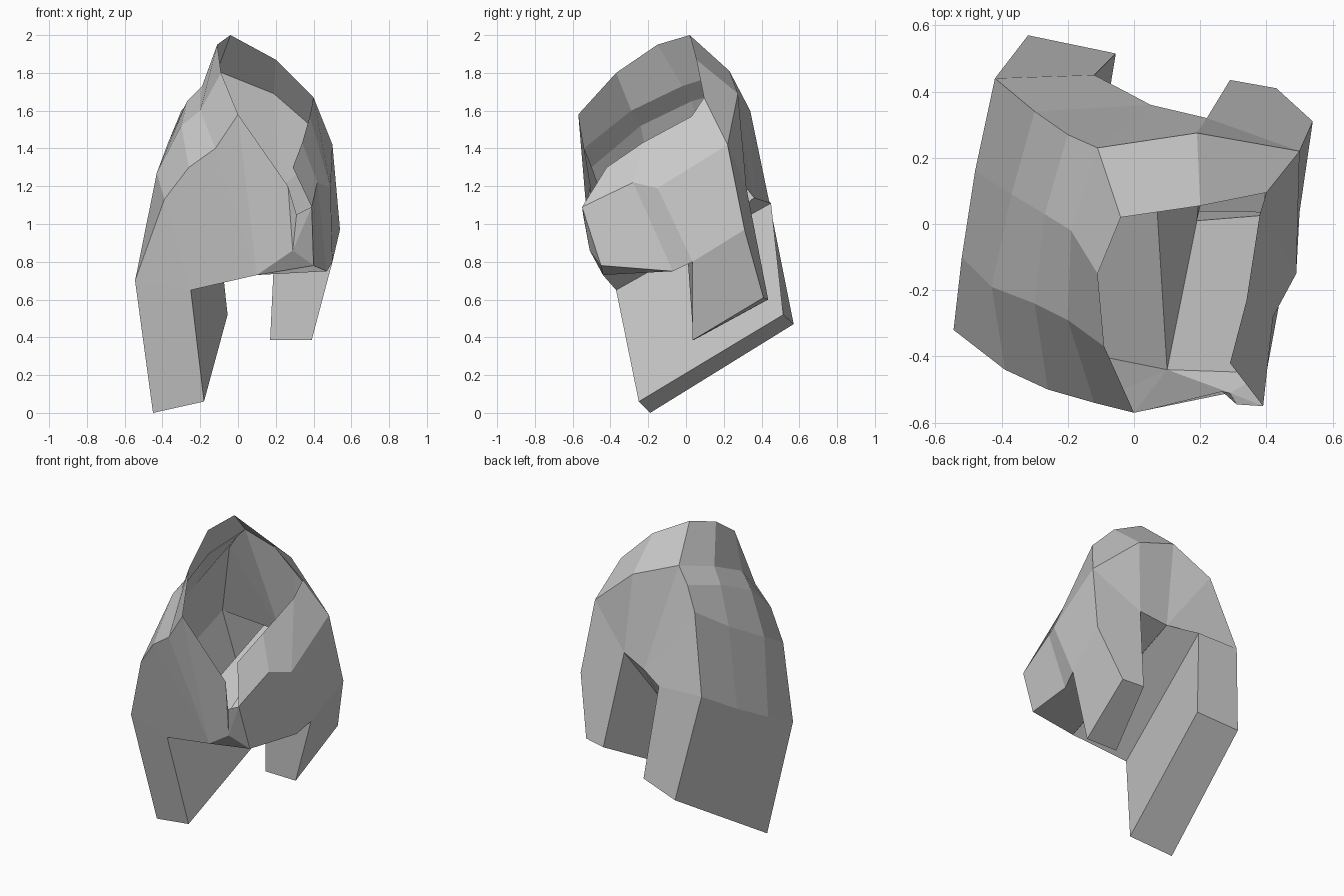
import bpy
from mathutils import Vector

if "Cube" in bpy.data.objects:
    bpy.data.objects.remove(bpy.data.objects["Cube"])


def panel(name, polys, centre=None):
    """Flat-faced surface from polygons of points, facing away from a centre."""
    verts, index, faces = [], {}, []
    for poly in polys:
        for p in poly:
            if p not in index:
                index[p] = len(verts)
                verts.append(Vector(p))
    c = Vector(centre) if centre else sum(verts, Vector()) / len(verts)
    for poly in polys:
        pts = [Vector(p) for p in poly]
        mid = sum(pts, Vector()) / len(pts)
        normal = sum(((pts[i - 1] - mid).cross(pts[i] - mid)
                      for i in range(len(pts))), Vector())
        ids = [index[p] for p in poly]
        faces.append(ids if normal.dot(mid - c) > 0 else ids[::-1])
    mesh = bpy.data.meshes.new(name)
    mesh.from_pydata(verts, [], faces)
    mesh.update()
    obj = bpy.data.objects.new(name, mesh)
    bpy.context.collection.objects.link(obj)
    return obj


def strip(a, b):
    """Quads between two rows of points."""
    return [(a[i], a[i + 1], b[i + 1], b[i]) for i in range(len(a) - 1)]


def leg(name, top, foot, rim=()):
    """Four walls and a sole; rim = extra points along the outer top edge."""
    walls = [(top[i], top[(i + 1) % 4], foot[(i + 1) % 4], foot[i]) for i in range(4)]
    walls[3] = (top[3], *rim, top[0], foot[0], foot[3])
    panel(name, walls + [tuple(foot)])


CENTRE = (0, 0, 1.1)

# Left side: four arched sections running from front rim to back
front = [(0, -.57, 1.58), (-.12, -.54, 1.4), (-.26, -.5, 1.3), (-.39, -.44, 1.13), (-.545, -.32, .7)]
sec_c = [(-.09, -.37, 1.8), (-.2, -.29, 1.6), (-.3, -.24, 1.52), (-.43, -.19, 1.27), (-.52, -.1, .81)]
sec_b = [(-.11, -.15, 1.95), (-.19, -.02, 1.73), (-.27, .03, 1.65), (-.37, .09, 1.43), (-.48, .16, .95)]
back = [(-.04, .02, 2), (-.11, .23, 1.81), (-.2, .27, 1.72), (-.3, .34, 1.6), (-.42, .44, 1.12)]
panel("left_side", strip(front, sec_c) + strip(sec_c, sec_b) + strip(sec_b, back), CENTRE)

# Right side: open rim, middle line and lower edge
rim = [(.4, .095, 1.67), (.38, .03, 1.57), (.34, -.23, 1.43), (.29, -.42, 1.3)]
mid = [(.5, .22, 1.42), (.49, -.15, 1.19), (.42, -.28, 1.22), (.39, -.55, 1.09)]
low = [(.54, .31, .97), (.5, .035, .8), (.47, -.07, .75), (.4, -.45, .78)]
panel("right_side", strip(rim, mid) + strip(mid, low), CENTRE)

# Top cap joining both sides
crown = [back[0], (.2, .055, 1.87), rim[0]]
crown_back = [back[1], (.19, .275, 1.69), mid[0]]
panel("top_cap", strip(crown, crown_back), CENTRE)

# Lower edge points shared by the front, back and underside
p1, p2, p3 = (-.25, -.37, .65), (.1, -.44, .73), low[3]
n, q, arch = (-.12, .45, 1.11), (.05, .36, 1.14), (.22, .32, 1.19)
hip = (.19, .01, .8)
edge, chin, corner = (.265, -.505, 1.2), (.31, -.545, 1.05), (.29, -.51, .86)

# Front panel with the notch at its right end
panel("front_panel", [
    (front[4], p1, front[3]), (front[3], p1, p2, front[2]),
    (front[2], p2, front[1]), (front[1], p2, front[0]),
    (front[0], p2, corner, edge), (edge, corner, chin),
    (chin, corner, mid[3]), (mid[3], corner, p3), (corner, p2, p3)], CENTRE)

# Back panel
panel("back_panel", [
    (back[4], back[3], q, n), (back[3], back[2], back[1], q),
    (back[1], crown_back[1], arch, q), (crown_back[1], mid[0], arch),
    (mid[0], low[0], arch)], CENTRE)

# Underside between the legs
panel("underside", [(p1, p2, q, n), (p2, hip, arch, q),
                    (p2, p3, low[2], low[1], hip)], CENTRE)

# Legs
leg("left_leg", [front[4], p1, n, back[4]],
    [(-.45, -.19, 0), (-.18, -.25, .06), (-.055, .515, .52), (-.32, .57, .47)],
    (sec_b[4], sec_c[4]))
leg("right_leg", [low[1], hip, arch, low[0]],
    [(.39, .035, .385), (.17, .04, .385), (.29, .435, .6), (.43, .41, .61)])
